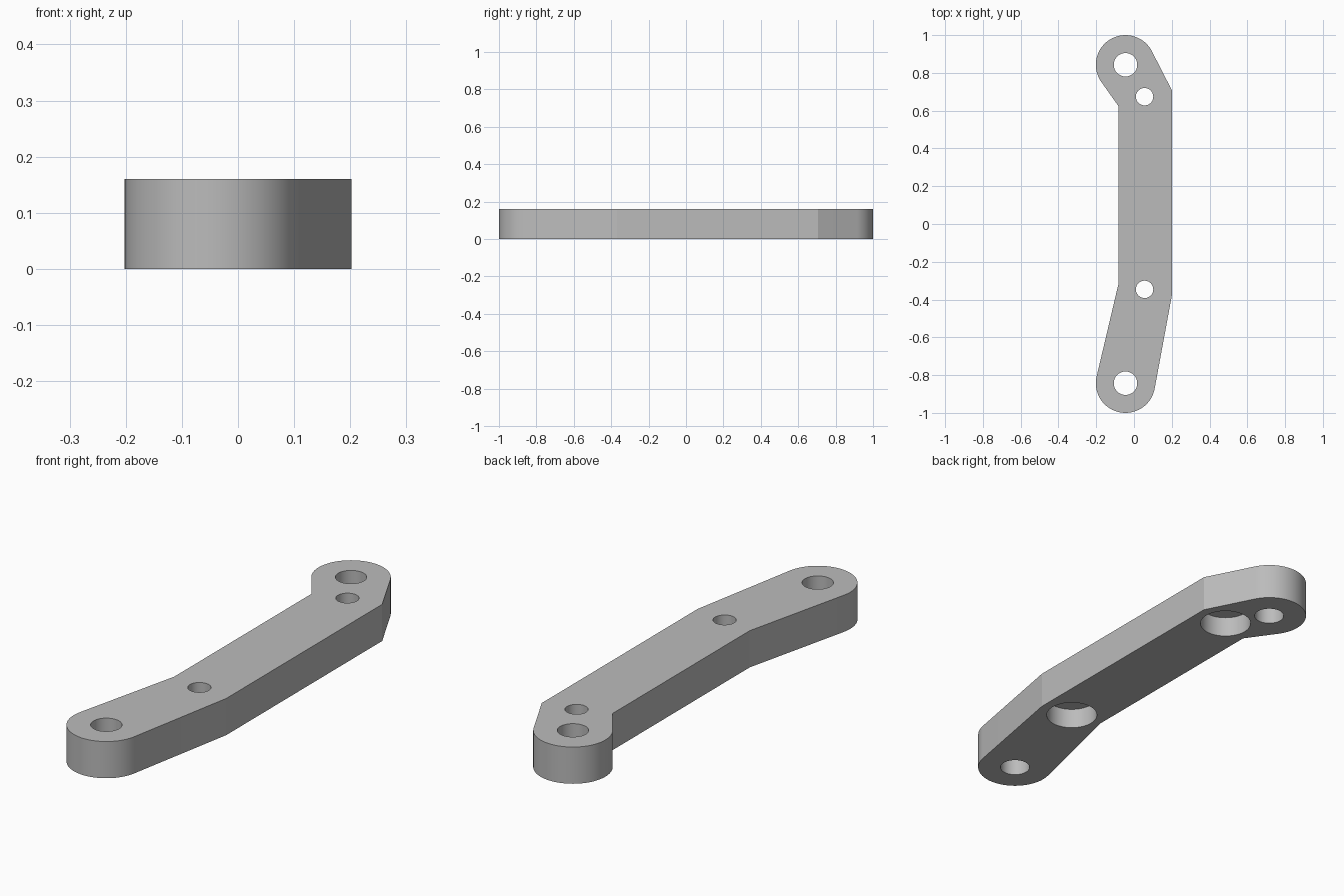
import bpy, bmesh, math
from mathutils import Vector

if "Cube" in bpy.data.objects:
    bpy.data.objects.remove(bpy.data.objects["Cube"], do_unlink=True)

HEIGHT = 0.16
CAP_R = 0.157
ENDS = [Vector((-0.045, s * 0.843)) for s in (1, -1)]
BOLTS = [(0.056, 0.674), (0.056, -0.346)]
STEPS = 48

grey = bpy.data.materials.new("plain_grey")
grey.use_nodes = True
colour = (0.5, 0.5, 0.5, 1)
grey.diffuse_color = colour
grey.node_tree.nodes["Principled BSDF"].inputs["Base Color"].default_value = colour


def tangent_angle(centre, point, side):
    """Angle on the end cap where a line from point touches it."""
    d = Vector(point) - centre
    return math.atan2(d.y, d.x) + side * math.acos(CAP_R / d.length)


def cap_arc(centre, start_point, end_point):
    """Counter-clockwise rounded end between two straight edges."""
    a = tangent_angle(centre, start_point, 1)
    b = tangent_angle(centre, end_point, -1)
    sweep = (b - a) % math.tau
    return [centre + CAP_R * Vector((math.cos(a + sweep * i / STEPS),
                                     math.sin(a + sweep * i / STEPS)))
            for i in range(STEPS + 1)]


# Bent bar outline, counter-clockwise
right_low, right_high = (0.202, -0.37), (0.202, 0.705)
left_high, left_low = (-0.083, 0.625), (-0.083, -0.32)
outline = ([right_low, right_high] + cap_arc(ENDS[0], right_high, left_high)
           + [left_high, left_low] + cap_arc(ENDS[1], left_low, right_low))

bm = bmesh.new()
base = bm.faces.new([bm.verts.new((p[0], p[1], 0)) for p in outline])
top = bmesh.ops.extrude_face_region(bm, geom=[base])["geom"]
bmesh.ops.translate(bm, vec=(0, 0, HEIGHT),
                    verts=[v for v in top if isinstance(v, bmesh.types.BMVert)])
bmesh.ops.recalc_face_normals(bm, faces=bm.faces)
mesh = bpy.data.meshes.new("link_arm")
bm.to_mesh(mesh)
bm.free()
mesh.materials.append(grey)
arm = bpy.data.objects.new("link_arm", mesh)
bpy.context.collection.objects.link(arm)


def drill(centre, radius, z_top):
    """Cut a round hole from below up to z_top."""
    bottom = -0.1
    bpy.ops.mesh.primitive_cylinder_add(
        vertices=64, radius=radius, depth=z_top - bottom,
        location=(centre[0], centre[1], (z_top + bottom) / 2))
    cutter = bpy.context.object
    cutter.name = "hole_cutter"
    cutter.hide_render = True
    cutter.data.materials.append(grey)
    mod = arm.modifiers.new("hole", "BOOLEAN")
    mod.operation = "DIFFERENCE"
    mod.solver = "EXACT"
    mod.object = cutter
    bpy.ops.object.select_all(action="DESELECT")
    arm.select_set(True)
    bpy.context.view_layer.objects.active = arm
    bpy.ops.object.modifier_apply(modifier=mod.name)
    bpy.data.objects.remove(cutter, do_unlink=True)


# Pivot holes through the rounded ends
for c in ENDS:
    drill(c, 0.062, HEIGHT + 0.1)

# Bolt holes with counterbores underneath
for c in BOLTS:
    drill(c, 0.046, HEIGHT + 0.1)
    drill(c, 0.107, 0.09)

# Smooth round walls, crisp bends and rims
bpy.ops.object.shade_smooth_by_angle(angle=math.radians(8))
